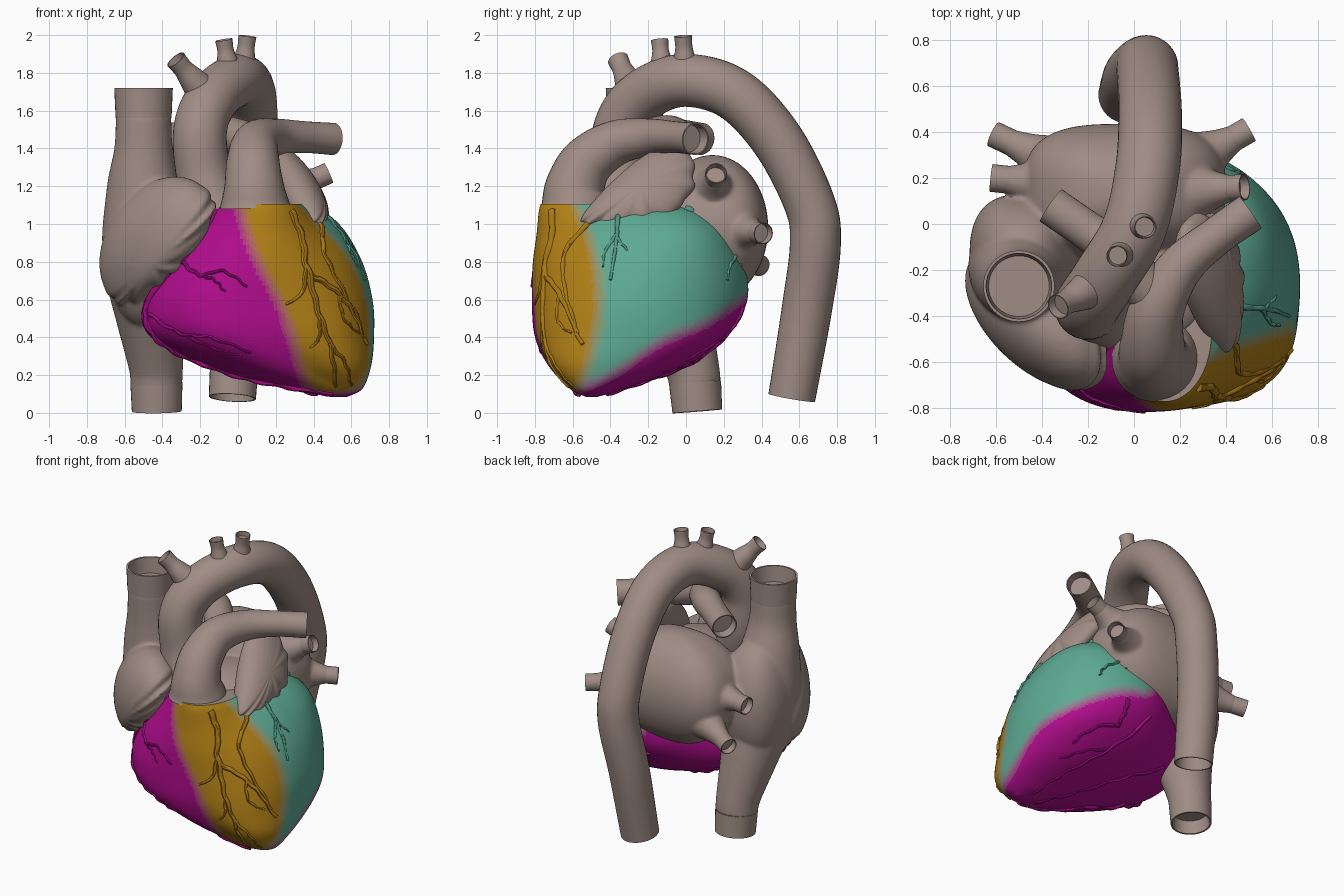
import bpy, bmesh, math
from mathutils import Vector
from mathutils.bvhtree import BVHTree

if "Cube" in bpy.data.objects:
    bpy.data.objects.remove(bpy.data.objects["Cube"])


def material(name, rgb):
    m = bpy.data.materials.get(name) or bpy.data.materials.new(name)
    m.diffuse_color = (*rgb, 1)
    m.use_nodes = True
    m.node_tree.nodes["Principled BSDF"].inputs["Base Color"].default_value = m.diffuse_color
    return m


MAGENTA, GOLD, TEAL = (.45, .004, .27), (.45, .22, .008), (.11, .40, .29)
TISSUE = material("tissue", (.35, .265, .232))


def spline(pts, steps, closed=False):
    """Catmull-Rom through tuples of any length."""
    p = [Vector(q) for q in pts]
    n = len(p)
    ext = [p[-1]] + p + p[:2] if closed else [2 * p[0] - p[1]] + p + [2 * p[-1] - p[-2]]
    out = []
    for i in range(n if closed else n - 1):
        a, b, c, d = ext[i:i + 4]
        for s in range(steps):
            t = s / steps
            out.append(.5 * (2 * b + (c - a) * t + (2 * a - 5 * b + 4 * c - d) * t * t
                             + (3 * b - a - 3 * c + d) * t ** 3))
    return out if closed else out + [p[-1]]


def finish(name, bm, mat=TISSUE):
    bmesh.ops.recalc_face_normals(bm, faces=bm.faces)
    me = bpy.data.meshes.new(name)
    bm.to_mesh(me)
    bm.free()
    me.shade_smooth()
    me.set_sharp_from_angle(angle=math.radians(45))
    if mat:
        me.materials.append(mat)
    ob = bpy.data.objects.new(name, me)
    bpy.context.collection.objects.link(ob)
    return ob


def loft(name, rings, mat=TISSUE):
    bm = bmesh.new()
    vs = [[bm.verts.new(p) for p in r] for r in rings]
    n = len(vs[0])
    for a, b in zip(vs, vs[1:]):
        for i in range(n):
            j = (i + 1) % n
            bm.faces.new((a[i], a[j], b[j], b[i]))
    bm.faces.new(vs[0])
    bm.faces.new(vs[-1])
    return finish(name, bm, mat)


def tube(name, path, mat=TISSUE, sides=32, steps=8, end=True):
    """Vessel along (x, y, z, radius); end makes a hollow mouth."""
    pts = spline(path, steps) if steps > 1 else [Vector(p) for p in path]
    pos = [Vector(p[:3]) for p in pts]
    rings, nrm = [], None
    for i, c in enumerate(pos):
        t = (pos[min(i + 1, len(pos) - 1)] - pos[max(i - 1, 0)]).normalized()
        nrm = t.orthogonal() if nrm is None else nrm - t * nrm.dot(t)
        nrm.normalize()
        b = t.cross(nrm)

        def ring(k=1.0, shift=0.0):
            return [c + t * shift + pts[i][3] * k * (nrm * math.cos(a) + b * math.sin(a))
                    for a in (math.tau * j / sides for j in range(sides))]
        rings.append(ring())
        if i == len(pos) - 1 and end:
            rings += [ring(.92), ring(.85, -.7 * pts[i][3])]
    return loft(name, rings, mat)


def blob(name, c, u, v, w, ripple=0.0, lobes=0, taper=0.0, lower=1.0, box=2):
    """Ellipsoid on three half axes; folds on the -v side, fan taper along u, boxy u-v outline."""
    c, u, v, w = map(Vector, (c, u, v, w))
    bm = bmesh.new()
    bmesh.ops.create_uvsphere(bm, u_segments=120, v_segments=48, radius=1)
    for p in bm.verts:
        a, b, d = p.co
        th, h = math.atan2(b, a), math.hypot(a, b)
        mask = h * min(1, max(0, .35 - b))
        k = 1 + ripple * mask * (math.sin(lobes * th) + .7 * math.sin((lobes + 5) * th + 1))
        q = h / max(1e-6, (abs(a) ** box + abs(b) ** box) ** (1 / box))
        p.co = c + k * (u * a * q + v * b * q * (1 + taper * a) * (lower if b < 0 else 1) + w * d)
    return finish(name, bm)


def fuse(name, parts, voxel=.012, smooth=6):
    """Melt overlapping parts into one smooth skin."""
    bm = bmesh.new()
    for o in parts:
        bm.from_mesh(o.data)
        bpy.data.objects.remove(o)
    tmp = finish("fuse_source", bm)
    m = tmp.modifiers.new("remesh", "REMESH")
    m.mode, m.voxel_size = "VOXEL", voxel
    s = tmp.modifiers.new("smooth", "SMOOTH")
    s.factor, s.iterations = .5, smooth
    bpy.context.view_layer.update()
    skin = bmesh.new()
    skin.from_object(tmp, bpy.context.evaluated_depsgraph_get())
    bpy.data.objects.remove(tmp)
    return finish(name, skin)


# Ventricles: z, centre x, centre y, then eight radii from +x counter-clockwise
levels = [
    (.085, .55, -.50, .03, .03, .03, .04, .05, .04, .03, .03),
    (.13, .52, -.50, .14, .14, .17, .24, .28, .16, .11, .12),
    (.25, .35, -.40, .355, .38, .40, .43, .51, .41, .32, .37),
    (.40, .20, -.30, .52, .55, .50, .53, .66, .60, .49, .54),
    (.58, .15, -.25, .565, .575, .57, .54, .65, .65, .56, .58),
    (.78, .15, -.25, .515, .55, .56, .50, .52, .59, .56, .52),
    (.95, .15, -.25, .42, .49, .47, .40, .38, .49, .54, .43),
    (1.06, .15, -.25, .31, .37, .36, .30, .29, .39, .53, .34),
    (1.105, .15, -.25, .20, .24, .24, .20, .20, .35, .52, .27)]
rings = []
for lv in spline(levels, 15):
    z, cx, cy = lv[:3]
    radii = spline([(r, 0) for r in lv[3:]], 24, closed=True)
    n = len(radii)
    rings.append([Vector((cx + r[0] * math.cos(math.tau * i / n),
                          cy + r[0] * math.sin(math.tau * i / n), z)) for i, r in enumerate(radii)])
ventricles = loft("ventricles", rings, TISSUE)


# Blended supply territories on the muscle
def ramp(d, w=.06):
    t = min(1, max(0, .5 + d / (2 * w)))
    return t * t * (3 - 2 * t)


def weights(p):
    side = p.x - (.44 - .4 * p.z) + .015 * math.sin(9 * p.z)
    back = p.y + .455 + .5 * (p.z - .6) ** 2
    gold = ramp(side) * ramp(-back)
    teal = ramp(back) * ramp(p.z - .44 - .55 * p.y + .015 * math.sin(12 * p.y)) * ramp(side + .05)
    return gold, teal


slots = {}
me = ventricles.data
for f in me.polygons:
    if f.center.z > 1.104:      # cut top stays tissue
        continue
    key = tuple(round(w * 6) for w in weights(f.center))
    if key not in slots:
        g, t = key[0] / 6, key[1] / 6
        m = max(0, 1 - g - t)
        rgb = [m * a + g * b + t * c for a, b, c in zip(MAGENTA, GOLD, TEAL)]
        slots[key] = len(me.materials)
        me.materials.append(material("muscle_%d_%d" % key, rgb))
    f.material_index = slots[key]

# Coronary arteries projected onto the muscle
tree = BVHTree.FromPolygons([v.co for v in me.vertices], [p.vertices[:] for p in me.polygons])
VIEWS = {"front": (lambda a, b: (a, -2, b), (0, 1, 0), lambda a, b: (a, -.45, b)),
         "side": (lambda a, b: (2, a, b), (-1, 0, 0), lambda a, b: (.3, a, b)),
         "below": (lambda a, b: (a, b, -1), (0, 0, 1), lambda a, b: (a, b, .4))}
ART = {"right": material("right_artery", (.40, .003, .24)),
       "front": material("front_artery", (.40, .19, .006)),
       "left": material("left_artery", (.08, .32, .23))}


def artery(kind, view, r, *pts):
    origin, d, near = VIEWS[view]
    path = []
    samples = spline(pts, 8)
    for i, (a, b) in enumerate(samples):
        hit = tree.ray_cast(Vector(origin(a, b)), Vector(d))
        if hit[0] is None:
            hit = tree.find_nearest(Vector(near(a, b)))
        wob = .004 * math.sin(i * 1.3)
        path.append((*(hit[0] + Vector((wob, 0, wob))), r * (1 - .5 * i / len(samples))))
    tube(kind + "_coronary_artery", path, ART[kind], sides=8, steps=1, end=False)


artery("right", "front", .027, (-.11, 1.09), (-.17, .98), (-.26, .85), (-.37, .73), (-.48, .57), (-.45, .42),
       (-.3, .31), (-.05, .21), (.2, .15), (.5, .1))
artery("right", "front", .012, (-.3, .8), (-.2, .73), (-.08, .75), (.05, .67))
artery("right", "front", .009, (-.2, .73), (-.12, .7), (-.07, .64))
artery("right", "front", .013, (-.47, .52), (-.3, .42), (-.15, .4), (.07, .32))
artery("right", "front", .010, (-.3, .42), (-.12, .34), (.02, .3))
artery("front", "front", .021, (.28, 1.07), (.34, .92), (.37, .75), (.5, .66), (.61, .53), (.68, .36))
artery("front", "front", .018, (.37, .76), (.42, .55), (.49, .35), (.52, .14))
artery("front", "front", .013, (.36, .78), (.34, .64), (.25, .57))
artery("front", "front", .011, (.43, .52), (.43, .4), (.38, .34))
artery("front", "front", .011, (.48, .37), (.57, .26), (.6, .14))
artery("front", "front", .011, (.53, .64), (.56, .5), (.64, .42))
artery("front", "side", .016, (-.52, 1.0), (-.64, .85), (-.64, .65), (-.57, .42))
artery("left", "side", .014, (-.36, 1.05), (-.37, .9), (-.4, .7))
artery("left", "side", .011, (-.37, .94), (-.43, .85), (-.44, .77))
artery("left", "side", .010, (-.37, .93), (-.31, .86))
artery("left", "side", .017, (0, 1.08), (.13, 1.03), (.24, .92), (.29, .78))
artery("left", "side", .011, (.27, .84), (.23, .77), (.22, .7))
artery("right", "side", .016, (.31, .55), (.28, .46), (.15, .37), (0, .28))
artery("right", "below", .015, (.1, .28), (.28, .06), (.42, -.18), (.5, -.42))
artery("right", "below", .011, (.26, .08), (.42, .0), (.52, -.12))
artery("right", "below", .014, (-.25, .0), (0, -.1), (.22, -.3), (.42, -.5))

# Aorta with its three arch branches
tube("aorta", [(-.11, -.40, 1.02, .15), (-.18, -.36, 1.25, .146), (-.20, -.35, 1.5, .142), (-.13, -.24, 1.67, .14),
               (0, -.02, 1.76, .14), (.06, .25, 1.69, .14), (.07, .48, 1.45, .138), (.06, .65, 1.12, .135),
               (.05, .685, .9, .135), (0, .64, .55, .133), (-.03, .56, .08, .125)], steps=10)
for tip, root, r in (((-.33, -.36, 1.87), (-.17, -.27, 1.68), .056), ((-.075, -.14, 1.975), (-.04, -.12, 1.76), .046),
                     ((.05, -.015, 1.995), (.02, 0, 1.76), .048)):
    a, b = Vector(root), Vector(tip)
    tube("arch_branch", [(*a, r * 1.7), (*a.lerp(b, .5), r * 1.2), (*a.lerp(b, .75), r * .95), (*b, r)])

# Pulmonary trunk and arteries
tube("pulmonary_trunk", [(.09, -.585, 1.09, .187), (.085, -.585, 1.2, .158), (.08, -.52, 1.33, .14),
                         (.1, -.37, 1.43, .12), (.2, -.19, 1.46, .098), (.35, -.06, 1.46, .084),
                         (.505, .05, 1.45, .085)])
tube("right_pulmonary_artery", [(.12, -.36, 1.42, .10), (-.08, -.12, 1.48, .095), (-.2, -.03, 1.47, .085),
                                (-.36, .08, 1.45, .085)])

# Great veins, both atria and the right auricle, gathered to be melted together
parts = [tube("veins", [(-.5, -.27, 1.58, .146), (-.5, -.26, 1.4, .155), (-.5, -.23, 1.2, .195),
                        (-.48, -.19, .95, .24), (-.475, -.13, .72, .225), (-.46, -.05, .5, .185),
                        (-.435, .03, .25, .145), (-.432, .05, .14, .136)], sides=40, end=False),
         blob("right_atrium", (-.48, -.15, .88), (.235, 0, 0), (0, .28, 0), (0, 0, .44), box=2.6),
         blob("auricle", (-.415, -.41, .89), (.265, -.22, .25), (-.17, .03, .24), (.05, .22, .10),
              .05, 13, lower=.6),
         blob("left_atrium", (-.04, .14, .98), (.44, 0, 0), (0, .295, 0), (0, 0, .385), box=3),
         blob("heart_base", (.10, -.22, 1.06), (.25, 0, 0), (0, .3, 0), (0, 0, .12))]
# Open mouths of the veins are separate short tubes
tube("superior_vena_cava_mouth", [(-.5, -.27, 1.56, .148), (-.5, -.27, 1.72, .155)], sides=40)
tube("inferior_vena_cava_mouth", [(-.432, .048, .16, .138), (-.43, .06, .008, .132)], sides=40)
for tip, root, r in (((.48, .16, 1.27), (.1, .13, 1.1), .055), ((.5, .41, .95), (.1, .18, .98), .055),
                     ((-.62, .2, 1.0), (-.15, .15, 1.03), .058), ((-.61, .39, .78), (-.12, .16, .9), .055)):
    a, b = Vector(root), Vector(tip)
    parts.append(tube("root", [(*a, .15), (*a.lerp(b, .4), .13), (*a.lerp(b, .7), r * 1.4), (*a.lerp(b, .87), r)],
                      end=False))
    tube("pulmonary_vein_mouth", [(*a.lerp(b, .82), r * 1.04), (*b, r * 1.04)])
fuse("atria_and_veins", parts)

# Left auricle: folded fan
blob("left_auricle", (.34, -.255, 1.155), (-.06, .30, .14), (-.10, -.02, .165), (.09, .01, .05), .04, 11, .5)
